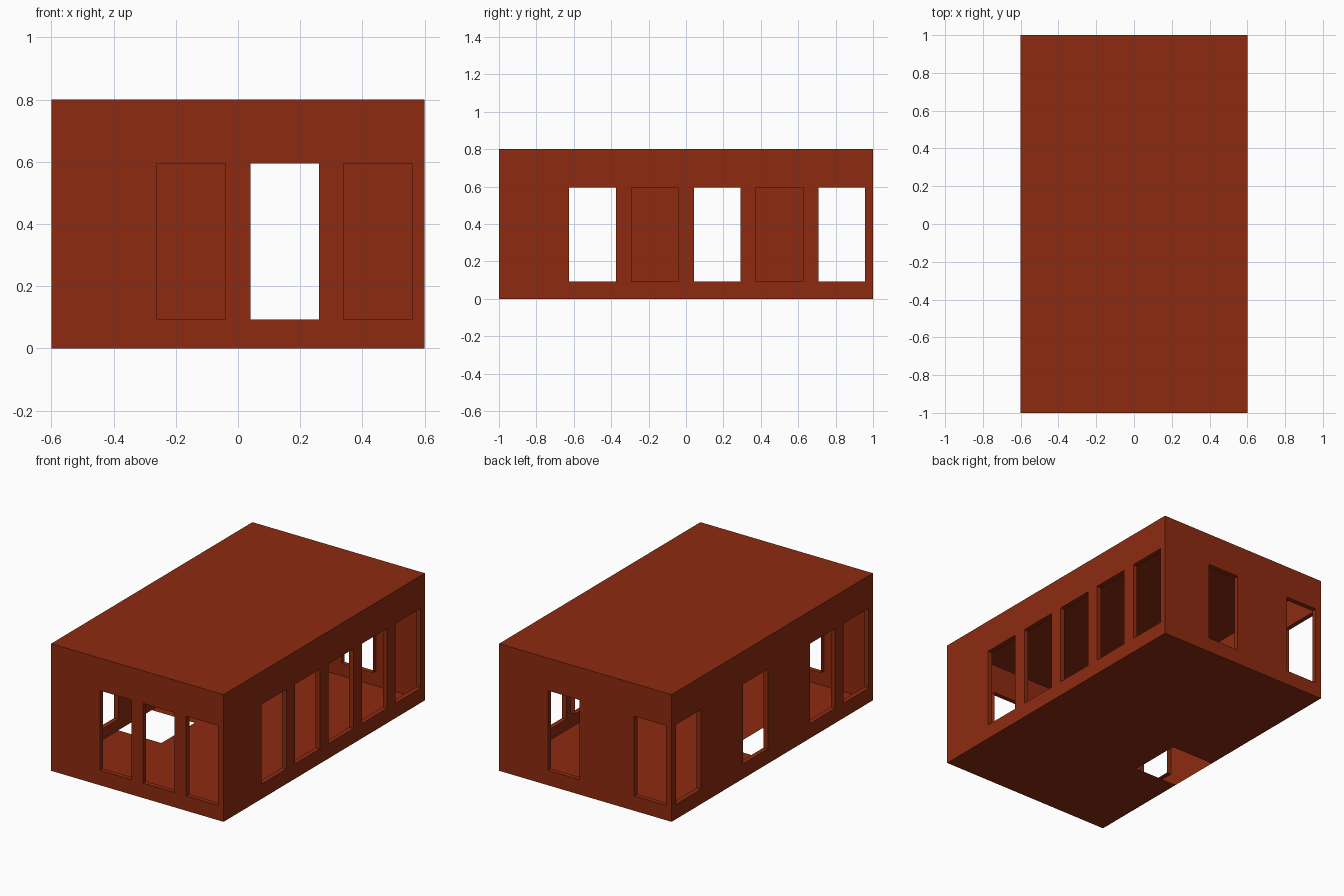
import bpy, bmesh
from mathutils import Vector

if "Cube" in bpy.data.objects:
    bpy.data.objects.remove(bpy.data.objects["Cube"])

W, D, H = 1.2, 2.0, 0.8        # room size
NX, NY = 4, 6                  # tiles across and along
SILL, HEAD, REVEAL = 0.093, 0.595, 0.03
UP = Vector((0, 0, 1))

brick = bpy.data.materials.new("brick_red")
brick.diffuse_color = (0.27, 0.024, 0.005, 1)
brick.use_nodes = True
brick.node_tree.nodes["Principled BSDF"].inputs["Base Color"].default_value = brick.diffuse_color


def finish(name, bm):
    bmesh.ops.remove_doubles(bm, verts=bm.verts, dist=1e-5)
    mesh = bpy.data.meshes.new(name)
    bm.to_mesh(mesh)
    bm.free()
    mesh.materials.append(brick)
    bpy.context.collection.objects.link(bpy.data.objects.new(name, mesh))


def quad(bm, pts):
    bm.faces.new([bm.verts.new(p) for p in pts])


def wall(name, start, u, count, tile, opening, windows):
    """Row of wall tiles from start along u; listed tiles get a window."""
    bm = bmesh.new()
    start, u = Vector(start), Vector(u)
    inward = UP.cross(u) * REVEAL

    def ring(a, b, lo, hi):
        return [start + u * s + UP * z for s, z in ((a, lo), (b, lo), (b, hi), (a, hi))]

    for i in range(count):
        outer = ring(i * tile, (i + 1) * tile, 0, H)
        if i not in windows:
            quad(bm, outer)
            continue
        mid = (i + 0.5) * tile
        hole = ring(mid - opening / 2, mid + opening / 2, SILL, HEAD)
        for k in range(4):
            n = (k + 1) % 4
            quad(bm, (outer[k], outer[n], hole[n], hole[k]))                    # wall around window
            quad(bm, (hole[k], hole[n], hole[n] + inward, hole[k] + inward))    # window reveal
    finish(name, bm)


def slab(name, z, flip, missing=()):
    """Horizontal grid of tiles, leaving out the missing ones."""
    bm = bmesh.new()
    tx, ty = W / NX, D / NY
    for i in range(NX):
        for j in range(NY):
            if (i, j) in missing:
                continue
            x, y = -W / 2 + i * tx, -D / 2 + j * ty
            pts = [(x, y, z), (x + tx, y, z), (x + tx, y + ty, z), (x, y + ty, z)]
            quad(bm, pts[::-1] if flip else pts)
    finish(name, bm)


# Walls, each running left to right as seen from outside
x, y = W / 2, D / 2
wall("front_wall", (-x, -y, 0), (1, 0, 0), NX, W / NX, 0.22, (1, 2, 3))
wall("right_wall", (x, -y, 0), (0, 1, 0), NY, D / NY, 0.25, (1, 2, 3, 4, 5))
wall("back_wall", (x, y, 0), (-1, 0, 0), NX, W / NX, 0.22, (1, 3))
wall("left_wall", (-x, y, 0), (0, -1, 0), NY, D / NY, 0.25, (0, 2, 4, 5))

# Roof, and floor with one open tile beside the left wall
slab("roof", H, False)
slab("floor", 0, True, {(0, 2)})
